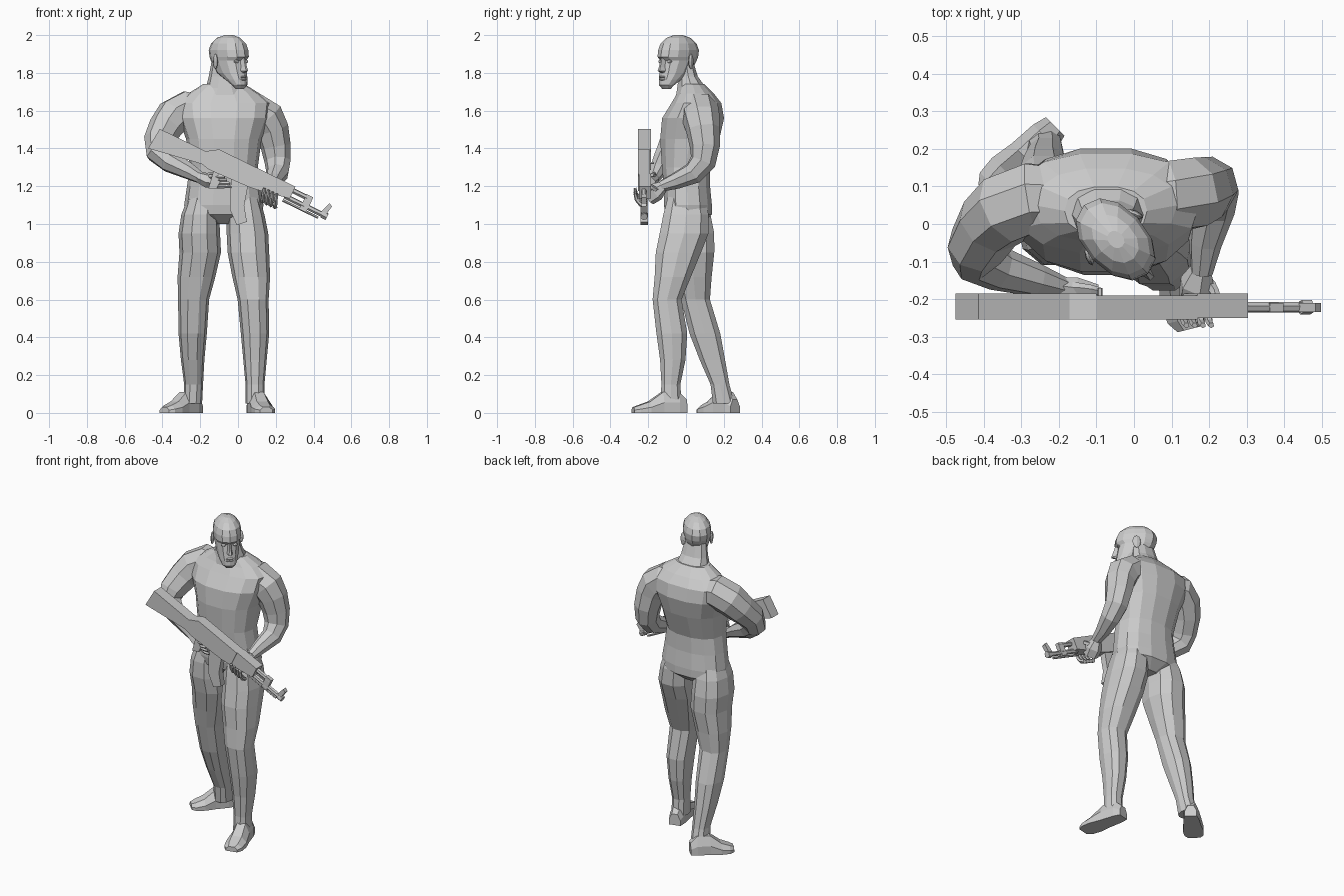
import bpy, bmesh, math
from mathutils import Vector, Matrix

if "Cube" in bpy.data.objects:
    bpy.data.objects.remove(bpy.data.objects["Cube"], do_unlink=True)

colour = (.6, .6, .6, 1)
grey = bpy.data.materials.new("plain grey")
grey.use_nodes = True
grey.diffuse_color = colour
grey.node_tree.nodes["Principled BSDF"].inputs["Base Color"].default_value = colour


def finish(name, bm, matrix):
    """Turn a bmesh into a flat shaded object."""
    bmesh.ops.recalc_face_normals(bm, faces=bm.faces)
    mesh = bpy.data.meshes.new(name)
    bm.to_mesh(mesh)
    bm.free()
    mesh.materials.append(grey)
    obj = bpy.data.objects.new(name, mesh)
    bpy.context.collection.objects.link(obj)
    obj.matrix_world = matrix


def loft(name, rings, matrix=Matrix()):
    """Skin a list of point rings and cap both ends."""
    bm = bmesh.new()
    loops = [[bm.verts.new(point) for point in ring] for ring in rings]
    count = len(loops[0])
    for lower, upper in zip(loops, loops[1:]):
        for i in range(count):
            j = (i + 1) % count
            bm.faces.new((lower[i], lower[j], upper[j], upper[i]))
    bm.faces.new(loops[0])
    bm.faces.new(loops[-1])
    finish(name, bm, matrix)


def rounded(value, power):
    return math.copysign(abs(value) ** power, value)


def level_ring(x, y, z, width, depth, count=10, power=.85):
    """Horizontal ring with slightly squared corners; width and depth are half sizes."""
    angles = [math.tau * i / count for i in range(count)]
    return [Vector((x + width * rounded(math.cos(a), power),
                    y + depth * rounded(math.sin(a), power), z)) for a in angles]


def stack(name, x, levels, count, power=.85, matrix=Matrix()):
    """Loft of level rings given as height, half width, front and back."""
    loft(name, [level_ring(x, (front + back) / 2, z, half, (back - front) / 2, count, power)
                for z, half, front, back in levels], matrix)


def tube(name, path, count=8, matrix=Matrix()):
    """Tapered tube along (x, y, z, radius) stations, carried without twist."""
    points = [Vector(station[:3]) for station in path]
    side = (points[1] - points[0]).orthogonal()
    rings = []
    for i, point in enumerate(points):
        before, after = points[max(i - 1, 0)], points[min(i + 1, len(points) - 1)]
        along = (after - before).normalized()
        side = (side - along * side.dot(along)).normalized()
        up = along.cross(side)
        angles = [math.tau * (k + .5) / count for k in range(count)]
        rings.append([point + path[i][3] * (math.cos(a) * side + math.sin(a) * up) for a in angles])
    loft(name, rings, matrix)


def plate(name, outline, back, front, matrix):
    """Extrude a side outline of (along, up) points between two depths."""
    loft(name, [[Vector((u, y, v)) for u, v in outline] for y in (back, front)], matrix)


def bump(name, centre, size, matrix, turn=0):
    """Small faceted ellipsoid for facial features."""
    bm = bmesh.new()
    bmesh.ops.create_uvsphere(bm, u_segments=8, v_segments=6, radius=1)
    place = Matrix.Translation(centre) @ Matrix.Rotation(turn, 4, "Z") @ Matrix.Diagonal((*size, 1))
    bmesh.ops.transform(bm, matrix=place, verts=bm.verts)
    finish(name, bm, matrix)


# Torso and neck
middle = -.075
stack("torso", middle, [(1, .07, -.05, .08), (1.05, .2, -.11, .14), (1.1, .21, -.12, .14),
                        (1.2, .195, -.12, .13), (1.3, .18, -.13, .13), (1.45, .2, -.14, .18),
                        (1.56, .24, -.13, .205), (1.64, .25, -.08, .19), (1.69, .19, -.05, .15),
                        (1.74, .11, -.03, .1)], 14)
stack("neck", -.07, [(1.66, .14, -.06, .14), (1.72, .1, -.05, .11), (1.78, .085, -.04, .065),
                     (1.86, .07, -.04, .04)], 10)

# Legs share one profile and follow their own centre lines
profile = [(1.18, .07, .09), (1.05, .1, .125), (.95, .11, .135), (.85, .11, .125), (.72, .1, .1),
           (.6, .082, .08), (.42, .075, .085), (.28, .062, .07), (.15, .05, .052), (.05, .05, .06)]
left_line = [(.03, 0), (.04, 0), (.05, -.01), (.055, -.04), (.07, -.07),
             (.08, -.1), (.09, -.075), (.09, -.07), (.09, -.08), (.09, -.08)]
right_line = [(-.18, 0), (-.2, .01), (-.205, .02), (-.2, .03), (-.22, .04),
              (-.235, .05), (-.24, .1), (-.24, .14), (-.235, .18), (-.24, .2)]
for name, line in (("left_leg", left_line), ("right_leg", right_line)):
    loft(name, [level_ring(x, y, z, half, depth)
                for (x, y), (z, half, depth) in zip(line, profile)])


def foot(name, heel, toe):
    """Wedge shaped foot from heel to toe."""
    start, end = Vector((*heel, 0)), Vector((*toe, 0))
    side = (end - start).normalized().cross(Vector((0, 0, 1)))
    outline = [(-1, 0), (1, 0), (1, .5), (.5, 1), (-.5, 1), (-1, .5)]
    rings = []
    for t, half, height in ((0, .035, .07), (.15, .045, .11), (.45, .05, .11),
                            (.7, .06, .06), (.9, .055, .04), (1, .035, .03)):
        centre = start.lerp(end, t)
        rings.append([centre + side * half * u + Vector((0, 0, height * v)) for u, v in outline])
    loft(name, rings)


foot("left_foot", (.08, 0), (.15, -.28))
foot("right_foot", (-.21, .26), (-.39, .08))

# Arms from inside the chest over the elbow to the wrist
tube("right_arm", [(-.16, .07, 1.6, .08), (-.27, .07, 1.61, .1), (-.34, .04, 1.57, .1),
                   (-.385, 0, 1.51, .09), (-.42, -.06, 1.44, .08), (-.42, -.09, 1.38, .07),
                   (-.36, -.12, 1.33, .06), (-.26, -.15, 1.28, .045), (-.19, -.17, 1.24, .03)])
tube("left_arm", [(0, .07, 1.6, .08), (.09, .075, 1.6, .1), (.15, .08, 1.56, .1),
                  (.18, .09, 1.5, .09), (.2, .1, 1.41, .08), (.21, .09, 1.33, .07),
                  (.21, .04, 1.27, .06), (.19, -.05, 1.23, .045), (.18, -.13, 1.2, .03)])


def finger(name, base, reach, curl, radius=.013):
    """Finger that leaves along reach and bends round towards curl."""
    base, reach, curl = Vector(base), Vector(reach), Vector(curl)
    path = []
    for step in range(4):
        bend = math.pi / 2 * step / 3
        point = base + reach * math.sin(bend) + curl * (1 - math.cos(bend))
        path.append((*point, radius * (1 - step / 8)))
    tube(name, path, 5)


# Hands: palms, curled fingers and thumbs
tube("right_palm", [(-.21, -.17, 1.25, .03), (-.16, -.18, 1.23, .04), (-.1, -.19, 1.22, .03)], 6)
tube("left_palm", [(.18, -.12, 1.2, .03), (.17, -.16, 1.17, .05), (.16, -.2, 1.14, .045)], 6)
for i in range(4):
    left_base = Vector((.13, -.21, 1.12)) + i * Vector((.022, 0, -.01))
    finger("left_finger", left_base, (0, -.06, .01), (.01, 0, .06))
    right_base = Vector((-.15, -.2, 1.25)) + i * Vector((.012, 0, -.017))
    finger("right_finger", right_base, (.03, -.05, 0), (.05, .01, 0))
finger("left_thumb", (.19, -.15, 1.18), (.03, -.02, 0), (0, -.03, .03), .017)
finger("right_thumb", (-.18, -.17, 1.25), (.06, 0, .02), (.03, -.01, -.01), .017)

# Head turned to its left
turned = Matrix.Translation((-.045, -.045, 0)) @ Matrix.Rotation(math.radians(43), 4, "Z")
stack("head", 0, [(1.715, .024, -.1, -.06), (1.735, .042, -.117, -.04), (1.765, .056, -.115, .01),
                  (1.8, .066, -.11, .07), (1.865, .076, -.1, .115), (1.885, .08, -.12, .125),
                  (1.92, .082, -.115, .13), (1.955, .074, -.1, .115), (1.985, .05, -.065, .08),
                  (2, .02, -.02, .03)], 12, .92, turned)

# Face: nose, lips, eyes and ears
loft("nose", [[Vector((u * half, y, z)) for u, y in ((-1, -.09), (1, -.09), (.4, tip), (-.4, tip))]
              for z, half, tip in ((1.8, .014, -.11), (1.81, .02, -.137),
                                   (1.83, .015, -.13), (1.88, .01, -.115))], turned)
for name, z in (("upper_lip", 1.778), ("lower_lip", 1.766)):
    bump(name, (0, -.11, z), (.022, .01, .007), turned)
for side, label in ((-1, "right"), (1, "left")):
    bump(label + "_eye", (side * .034, -.09, 1.86), (.016, .01, .009), turned)
    bump(label + "_ear", (side * .083, .02, 1.86), (.01, .025, .04), turned, side * .4)

# Rifle frame: muzzle along local x, top line at local height zero
aim = Matrix.Translation((-.1, 0, 1.395)) @ Matrix.Rotation(math.radians(26), 4, "Y")
bore = -.222

# Stock, receiver, handguard, grip and magazine
plate("rifle_stock", [(-.33, -.04), (-.06, -.04), (0, 0), (0, -.12), (-.05, -.11), (-.34, -.16)],
      -.255, -.185, aim)
plate("rifle_receiver", [(0, 0), (.3, 0), (.3, -.1), (.23, -.11), (0, -.12)], -.255, -.19, aim)
plate("rifle_handguard", [(.3, 0), (.45, 0), (.45, -.07), (.3, -.1)], -.25, -.185, aim)
plate("rifle_grip", [(.02, -.1), (.08, -.1), (.08, -.19), (.04, -.21)], -.24, -.2, aim)
plate("rifle_magazine", [(.12, -.1), (.22, -.1), (.25, -.21), (.3, -.28), (.26, -.32), (.19, -.26)],
      -.24, -.2, aim)

# Gas block and front sight
plate("rifle_gas_block", [(.52, -.01), (.56, -.01), (.56, -.09), (.52, -.09)], -.235, -.21, aim)
plate("rifle_front_sight", [(.63, -.06), (.66, -.06), (.67, -.01), (.65, 0)], -.235, -.21, aim)

# Straight rods: start, end, height and radius
for name, start, end, height, radius in (
        ("rifle_barrel", .42, .66, -.07, .014), ("rifle_gas_tube", .43, .55, -.025, .014),
        ("rifle_muzzle", .64, .67, -.07, .02), ("rifle_cleaning_rod", .42, .63, -.095, .007)):
    tube(name, [(start, bore, height, radius), (end, bore, height, radius)], 6, aim)

# Trigger guard and bolt handle
tube("rifle_trigger_guard", [(u, bore, v, .006) for u, v in
                             ((.08, -.12), (.09, -.16), (.13, -.16), (.14, -.11))], 4, aim)
tube("rifle_bolt_handle", [(.04, -.2, -.06, .007), (.04, -.17, -.06, .007)], 5, aim)
